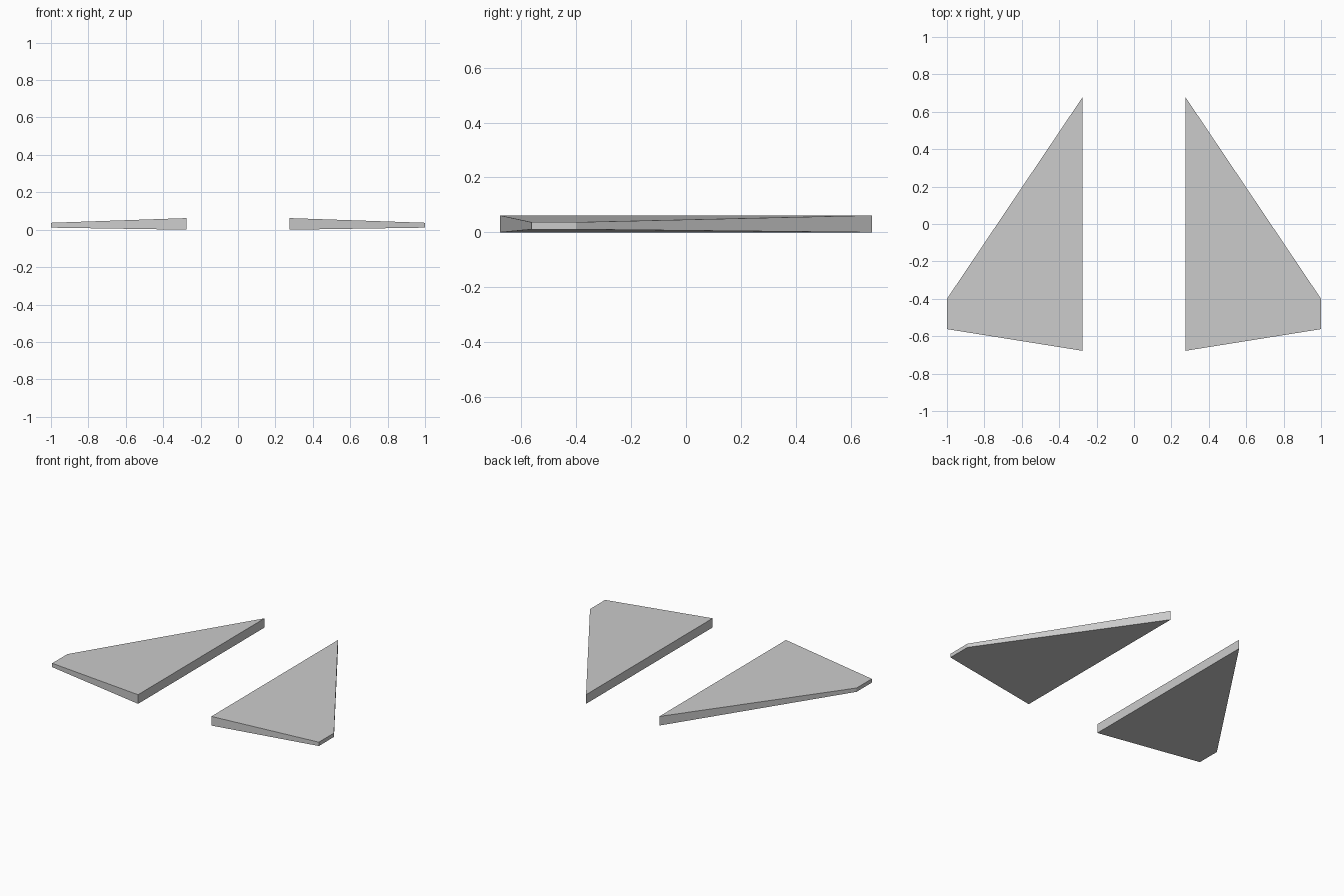
import bpy, bmesh

if "Cube" in bpy.data.objects:
    bpy.data.objects.remove(bpy.data.objects["Cube"])

# Wing sections: x, trailing y, leading y, bottom z, top z
ROOT = (0.275, -0.678, 0.678, 0.0, 0.062)
TIP = (1.0, -0.562, -0.4, 0.011, 0.037)


def wing(name, side):
    bm = bmesh.new()
    rings = []
    for x, y0, y1, z0, z1 in (ROOT, TIP):
        corners = ((y0, z0), (y1, z0), (y1, z1), (y0, z1))
        rings.append([bm.verts.new((side * x, y, z)) for y, z in corners])
    root, tip = rings
    # End caps, then the four sides between them
    bm.faces.new(root)
    bm.faces.new(tip)
    for i in range(4):
        j = (i + 1) % 4
        bm.faces.new((root[i], root[j], tip[j], tip[i]))
    bmesh.ops.recalc_face_normals(bm, faces=bm.faces[:])
    mesh = bpy.data.meshes.new(name)
    bm.to_mesh(mesh)
    bm.free()
    obj = bpy.data.objects.new(name, mesh)
    bpy.context.collection.objects.link(obj)


# Mirrored pair of tapered swept wings
wing("right_wing", 1)
wing("left_wing", -1)
